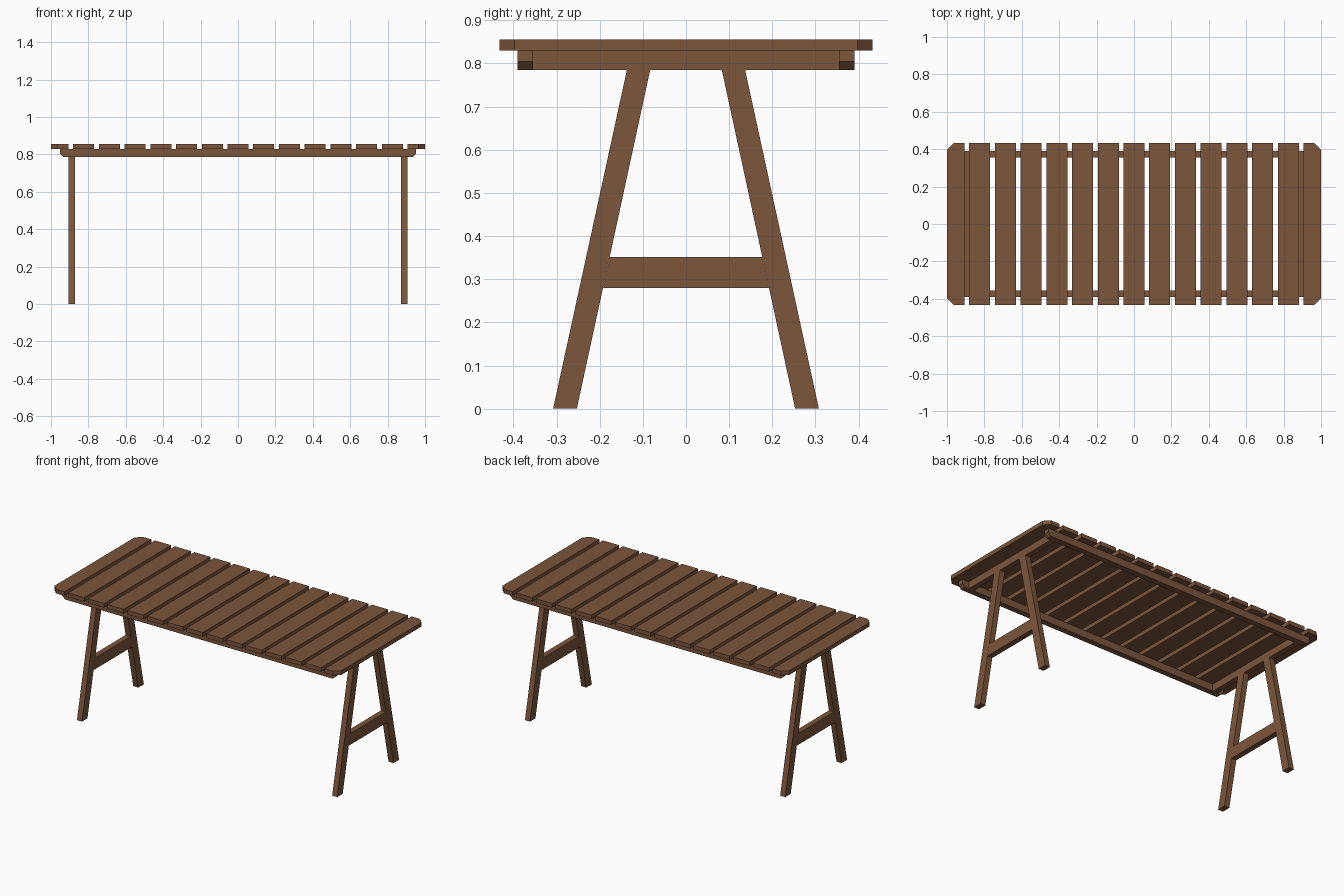
import bpy, bmesh

if "Cube" in bpy.data.objects:
    bpy.data.objects.remove(bpy.data.objects["Cube"])

wood = bpy.data.materials.new("brown_wood")
wood.diffuse_color = (0.2, 0.092, 0.043, 1)
wood.use_nodes = True
wood.node_tree.nodes["Principled BSDF"].inputs["Base Color"].default_value = wood.diffuse_color


def prism(name, profile, axis, lo, hi):
    """Extrude a flat profile along x, y or z from lo to hi."""
    def place(a, b, t):
        return {"x": (t, a, b), "y": (a, t, b), "z": (a, b, t)}[axis]
    bm = bmesh.new()
    bottom = [bm.verts.new(place(a, b, lo)) for a, b in profile]
    top = [bm.verts.new(place(a, b, hi)) for a, b in profile]
    bm.faces.new(bottom)
    bm.faces.new(top)
    n = len(profile)
    for i in range(n):
        j = (i + 1) % n
        bm.faces.new((bottom[i], bottom[j], top[j], top[i]))
    bmesh.ops.recalc_face_normals(bm, faces=bm.faces)
    mesh = bpy.data.meshes.new(name)
    bm.to_mesh(mesh)
    bm.free()
    mesh.materials.append(wood)
    obj = bpy.data.objects.new(name, mesh)
    bpy.context.collection.objects.link(obj)
    return obj


TOP, DECK, UNDER = 0.856, 0.83, 0.785      # slat top, slat underside, rail underside
HALF_Y, PITCH, SLAT = 0.432, 0.1375, 0.112
LEG_IN, LEG_OUT = 0.872, 0.907             # x extent of each trestle

# Thirteen straight tabletop slats
for i in range(-6, 7):
    x0, x1 = i * PITCH - SLAT / 2, i * PITCH + SLAT / 2
    prism(f"slat_{i + 7}", [(x0, -HALF_Y), (x1, -HALF_Y), (x1, HALF_Y), (x0, HALF_Y)],
          "z", DECK, TOP)

# Long side rails with chamfered lower ends
for side, s in (("front", -1), ("back", 1)):
    prism(f"{side}_rail", [(-0.952, DECK), (0.952, DECK), (0.952, UNDER + 0.02),
                           (0.932, UNDER), (-0.932, UNDER), (-0.952, UNDER + 0.02)],
          "y", *sorted((s * 0.355, s * 0.391)))

# Both ends: clipped end slat, apron and A-shaped trestle
for end, e in (("left", -1), ("right", 1)):
    c = 0.034
    prism(f"{end}_end_slat", [(e * x, y) for x, y in (
        (0.907, -HALF_Y), (1 - c, -HALF_Y), (1, -HALF_Y + c),
        (1, HALF_Y - c), (1 - c, HALF_Y), (0.907, HALF_Y))], "z", DECK, TOP)

    span = sorted((e * LEG_IN, e * LEG_OUT))
    prism(f"{end}_apron", [(-0.355, UNDER), (0.355, UNDER), (0.355, DECK), (-0.355, DECK)],
          "x", *span)
    for side, s in (("front", -1), ("back", 1)):
        prism(f"{end}_{side}_leg", [(s * 0.253, 0), (s * 0.308, 0),
                                    (s * 0.137, UNDER), (s * 0.083, UNDER)], "x", *span)
    prism(f"{end}_stretcher", [(-0.192, 0.28), (0.192, 0.28), (0.177, 0.351), (-0.177, 0.351)],
          "x", *span)
